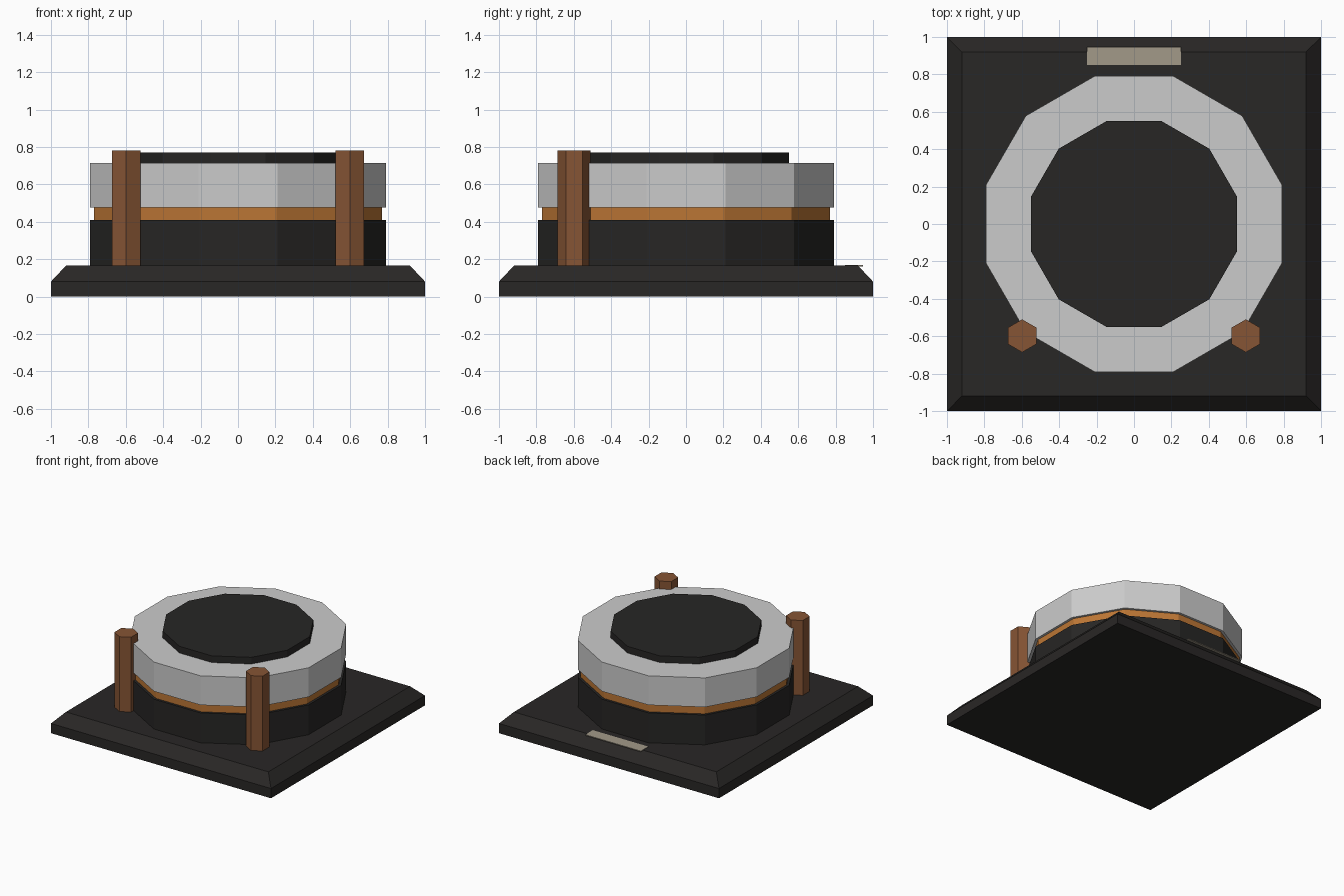
import bpy, bmesh
from math import cos, sin, pi

if "Cube" in bpy.data.objects:
    bpy.data.objects.remove(bpy.data.objects["Cube"])


def material(name, rgb):
    m = bpy.data.materials.new(name)
    m.diffuse_color = (*rgb, 1)
    m.use_nodes = True
    m.node_tree.nodes["Principled BSDF"].inputs["Base Color"].default_value = m.diffuse_color
    return m


def loft(name, sides, start, levels, mat=None, centre=(0, 0)):
    """Flat-faced solid through regular polygons given as (radius, z)."""
    bm = bmesh.new()
    rings = []
    for r, z in levels:
        angles = [start + 2 * pi * i / sides for i in range(sides)]
        rings.append([bm.verts.new((centre[0] + r * cos(a), centre[1] + r * sin(a), z))
                      for a in angles])
    for lo, hi in zip(rings, rings[1:]):
        for i in range(sides):
            j = (i + 1) % sides
            bm.faces.new((lo[i], lo[j], hi[j], hi[i]))
    bm.faces.new(rings[0][::-1])
    bm.faces.new(rings[-1])
    mesh = bpy.data.meshes.new(name)
    bm.to_mesh(mesh)
    bm.free()
    obj = bpy.data.objects.new(name, mesh)
    bpy.context.collection.objects.link(obj)
    if mat:
        mesh.materials.append(mat)
    return obj


base_dark = material("base_dark", (0.022, 0.020, 0.019))
drum_dark = material("drum_dark", (0.020, 0.019, 0.018))
copper = material("copper", (0.50, 0.18, 0.035))
brown = material("brown", (0.24, 0.09, 0.035))
tan = material("tan", (0.36, 0.32, 0.25))

# Square base with chamfered top edge
d = 2 ** 0.5
loft("base", 4, pi / 4, [(d, 0), (d, 0.08), (0.92 * d, 0.165)], base_dark)

# Stacked twelve-sided drum, flats facing the axes
flat = cos(pi / 12)
for name, half, z0, z1, mat in [
    ("lower_drum", 0.79, 0.165, 0.41, drum_dark),
    ("copper_band", 0.77, 0.41, 0.475, copper),
    ("upper_ring", 0.79, 0.475, 0.715, None),
    ("top_cap", 0.55, 0.715, 0.77, drum_dark),
]:
    loft(name, 12, pi / 12, [(half / flat, z0), (half / flat, z1)], mat)

# Hexagonal front posts
for side, x in (("left", -0.598), ("right", 0.598)):
    loft("post_" + side, 6, pi / 6, [(0.088, 0.165), (0.088, 0.78)], brown, (x, -0.598))

# Thin plate lying on the back edge of the base
bpy.ops.mesh.primitive_cube_add(size=1, location=(0, 0.898, 0.164))
plate = bpy.context.object
plate.name = "back_plate"
plate.scale = (0.505, 0.097, 0.007)
plate.data.materials.append(tan)
